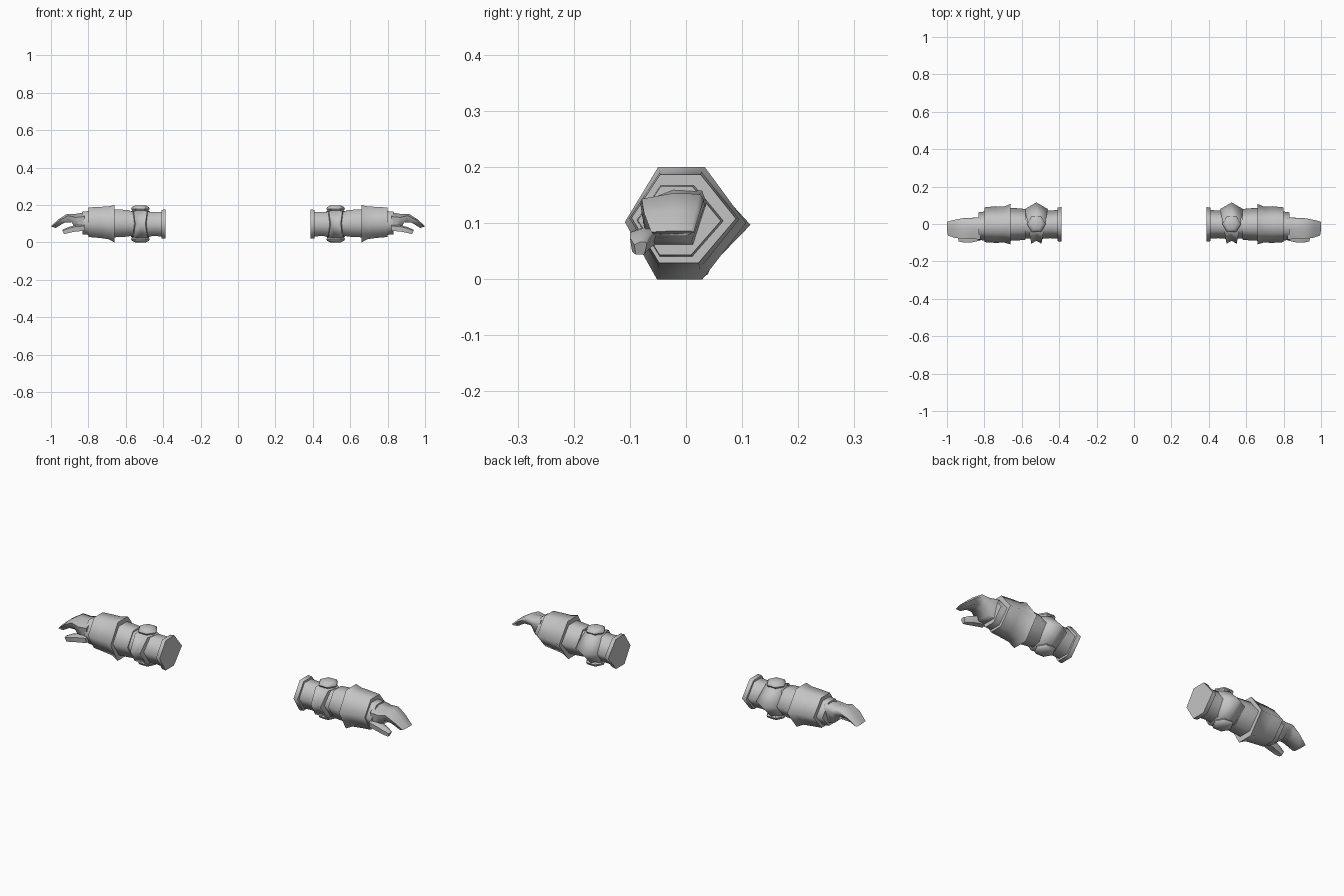
import bpy, bmesh, math

if "Cube" in bpy.data.objects:
    bpy.data.objects.remove(bpy.data.objects["Cube"], do_unlink=True)

grey = bpy.data.materials.new("plain_grey")
grey.use_nodes = True
colour = (0.55, 0.55, 0.55, 1)
grey.diffuse_color = colour
bsdf = grey.node_tree.nodes["Principled BSDF"]
bsdf.inputs["Base Color"].default_value = colour
bsdf.inputs["Roughness"].default_value = 0.8

# Six-sided armour section (y, z): points front and back, flat top and bottom
HEX = [(1, 0), (0.32, 1), (-0.45, 1), (-1, 0.02), (-0.47, -1), (0.28, -1)]
# Six-sided hand section (across, up), both running 0 to 1
PALM = [(0.93, 1), (1, 0.76), (0.8, 0), (0.1, 0), (0, 0.8), (0.5, 1.03)]


def loft(name, rings, side, angle=82):
    """Skin a list of equal-length point rings and cap both ends."""
    bm = bmesh.new()
    vs = [[bm.verts.new((side * x, y, z)) for x, y, z in r] for r in rings]
    n = len(rings[0])
    for a, b in zip(vs, vs[1:]):
        for i in range(n):
            j = (i + 1) % n
            bm.faces.new((a[i], a[j], b[j], b[i]))
    bm.faces.new(vs[0])
    bm.faces.new(vs[-1])
    bmesh.ops.recalc_face_normals(bm, faces=bm.faces[:])
    mesh = bpy.data.meshes.new(name)
    bm.to_mesh(mesh)
    bm.free()
    mesh.materials.append(grey)
    ob = bpy.data.objects.new(name, mesh)
    bpy.context.collection.objects.link(ob)
    bpy.ops.object.select_all(action='DESELECT')
    ob.select_set(True)
    bpy.context.view_layer.objects.active = ob
    bpy.ops.object.shade_smooth_by_angle(angle=math.radians(angle))
    return ob


def hex_ring(x, y, z, ry, rz, lean=0):
    """Armour ring across x; lean shifts x in proportion to y."""
    return [(x + lean * (y + u * ry), y + u * ry, z + v * rz) for u, v in HEX]


def palm_ring(top, low, front, back):
    """Hand ring between a top and a lower (x, z) point."""
    return [(low[0] + v * (top[0] - low[0]), front + u * (back - front),
             low[1] + v * (top[1] - low[1])) for u, v in PALM]


# Armour pieces from shoulder end to wrist: x, y, z, y radius, z radius, lean
ARMOUR = {
    "shoulder_cuff": [(0.387, -0.002, 0.098, 0.092, 0.078),
                      (0.409, -0.002, 0.098, 0.09, 0.076)],
    "upper_arm": [(0.405, -0.002, 0.098, 0.077, 0.066),
                  (0.45, -0.002, 0.098, 0.074, 0.064),
                  (0.50, -0.002, 0.098, 0.078, 0.068),
                  (0.59, -0.002, 0.1, 0.075, 0.064)],
    "elbow_guard": [(0.4755, -0.0125, 0.098, 0.0925, 0.07, -0.184),
                    (0.522, 0.0125, 0.097, 0.1025, 0.076),
                    (0.5685, -0.0125, 0.098, 0.0925, 0.07, 0.184)],
    "forearm_band": [(0.58, -0.002, 0.102, 0.082, 0.07),
                     (0.62, -0.002, 0.102, 0.086, 0.073),
                     (0.67, -0.002, 0.102, 0.088, 0.075)],
    "forearm_guard": [(0.66, -0.001, 0.1, 0.108, 0.1),
                      (0.695, -0.003, 0.105, 0.096, 0.087),
                      (0.74, -0.003, 0.107, 0.098, 0.083),
                      (0.80, -0.004, 0.108, 0.093, 0.079)],
    "wrist_band": [(0.79, -0.01, 0.104, 0.078, 0.064),
                   (0.832, -0.012, 0.104, 0.074, 0.061)],
}

# Hand stations: top (x, z), lower (x, z), front y, back y
HAND = {
    "mitten": [((0.82, 0.158), (0.82, 0.06), -0.082, 0.037),
               ((0.868, 0.15), (0.865, 0.068), -0.081, 0.033),
               ((0.912, 0.152), (0.89, 0.108), -0.079, 0.032),
               ((0.96, 0.122), (0.93, 0.105), -0.075, 0.024),
               ((1.0, 0.086), (0.975, 0.077), -0.062, 0.014)],
    "thumb": [((0.82, 0.095), (0.82, 0.062), -0.088, -0.045),
              ((0.875, 0.09), (0.87, 0.058), -0.1, -0.052),
              ((0.91, 0.08), (0.908, 0.05), -0.1, -0.062),
              ((0.94, 0.066), (0.93, 0.044), -0.092, -0.07)],
}


def elbow_disc(name, side, direction):
    """Hexagonal lens-shaped stud above or below the elbow."""
    rings = []
    for r, h in [(0.034, 0.06), (0.05, 0.08), (0.045, 0.09), (0.028, 0.099)]:
        rings.append([(0.522 + r * math.cos(k * math.pi / 3),
                       r * math.sin(k * math.pi / 3),
                       0.099 + direction * h) for k in range(6)])
    loft(name, rings, side, 40)


for label, side in (("left", 1), ("right", -1)):
    for part, rows in ARMOUR.items():
        loft(f"{label}_{part}", [hex_ring(*r) for r in rows], side)
    for part, rows in HAND.items():
        loft(f"{label}_{part}", [palm_ring(*r) for r in rows], side, 70)
    elbow_disc(f"{label}_upper_elbow_disc", side, 1)
    elbow_disc(f"{label}_lower_elbow_disc", side, -1)
